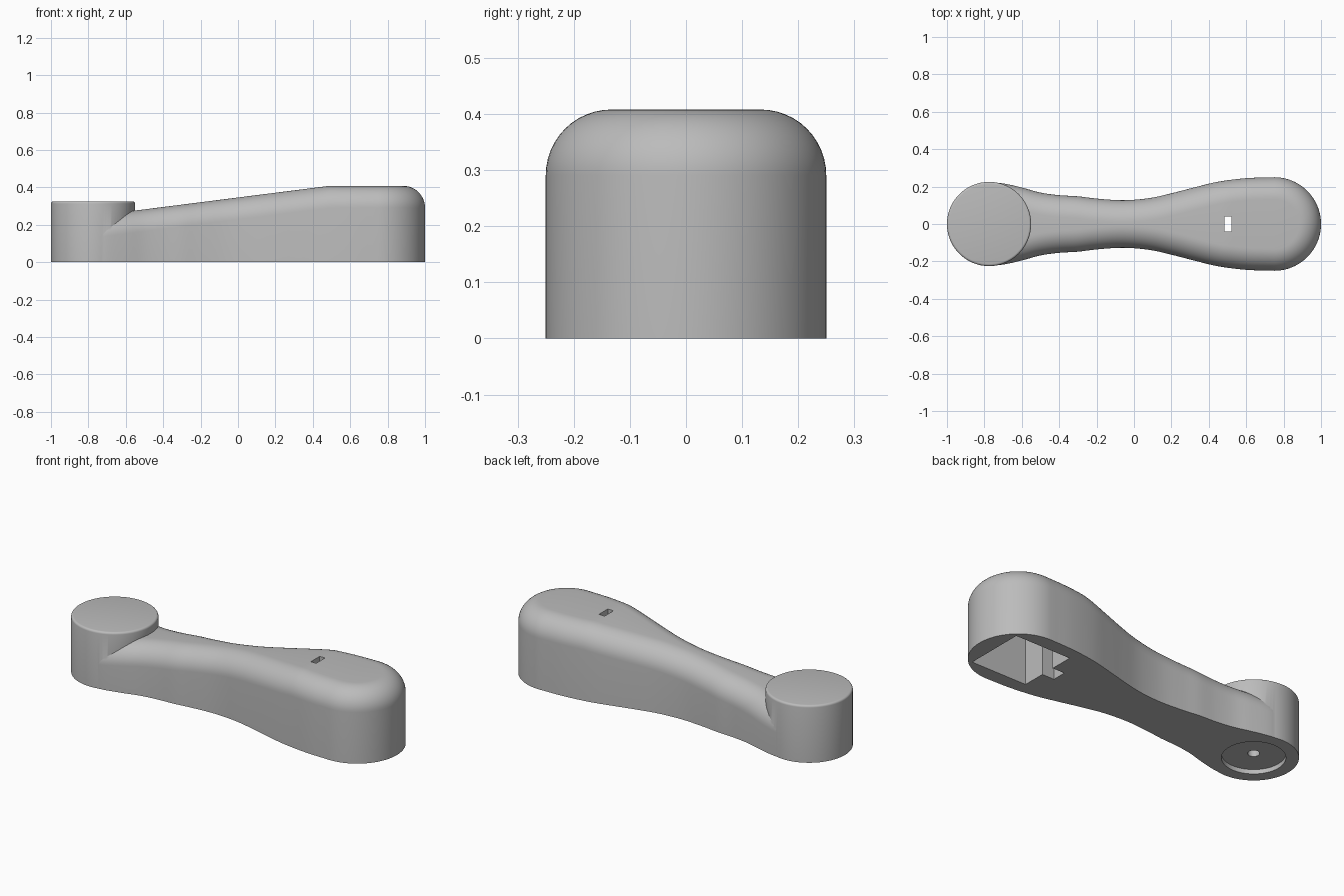
import bpy, bmesh, math
from mathutils import Vector

if "Cube" in bpy.data.objects:
    bpy.data.objects.remove(bpy.data.objects["Cube"])

HUB_X, HUB_R, HUB_H = -0.775, 0.225, 0.325
TOP, ROUND = 0.408, 0.117

grey = bpy.data.materials.new("plain grey")
grey.use_nodes = True
grey.diffuse_color = (0.5, 0.5, 0.5, 1)
grey.node_tree.nodes["Principled BSDF"].inputs["Base Color"].default_value = (0.5, 0.5, 0.5, 1)


def add_object(name, bm):
    bmesh.ops.recalc_face_normals(bm, faces=bm.faces)
    mesh = bpy.data.meshes.new(name)
    bm.to_mesh(mesh)
    bm.free()
    mesh.materials.append(grey)
    obj = bpy.data.objects.new(name, mesh)
    bpy.context.collection.objects.link(obj)
    return obj


def cylinder(name, radius, z0, z1, bevel=0):
    bm = bmesh.new()
    bmesh.ops.create_cone(bm, cap_ends=True, segments=96, radius1=radius, radius2=radius, depth=z1 - z0)
    bmesh.ops.translate(bm, verts=bm.verts, vec=(HUB_X, 0, (z0 + z1) / 2))
    if bevel:
        rim = [e for e in bm.edges if all(v.co.z > z1 - 0.001 for v in e.verts)]
        bmesh.ops.bevel(bm, geom=rim, offset=bevel, segments=4, profile=0.5, affect='EDGES')
    return add_object(name, bm)


def box(name, x0, x1, half_y, z0, z1):
    bm = bmesh.new()
    bmesh.ops.create_cube(bm, size=1)
    for v in bm.verts:
        v.co = ((x0 + x1) / 2 + v.co.x * (x1 - x0), v.co.y * 2 * half_y, (z0 + z1) / 2 + v.co.z * (z1 - z0))
    return add_object(name, bm)


def combine(target, other, operation):
    mod = target.modifiers.new(operation.title(), 'BOOLEAN')
    mod.operation, mod.solver, mod.object = operation, 'EXACT', other
    bpy.context.view_layer.objects.active = target
    bpy.ops.object.modifier_apply(modifier=mod.name)
    bpy.data.objects.remove(other)


def smooth_path(points, steps):
    # Catmull-Rom curve through the points
    pts = [Vector(p) for p in points]
    pts = [2 * pts[0] - pts[1]] + pts + [2 * pts[-1] - pts[-2]]
    out = []
    for a, b, c, d in zip(pts, pts[1:], pts[2:], pts[3:]):
        for s in range(steps):
            t = s / steps
            out.append((2 * b + (c - a) * t + (2 * a - 5 * b + 4 * c - d) * t * t
                        + (3 * b - a - 3 * c + d) * t ** 3) / 2)
    return out + [pts[-2]]


def arc(cx, radius, start, end, count):
    angles = [math.radians(start + (end - start) * i / count) for i in range(count + 1)]
    return [Vector((cx + radius * math.cos(a), radius * math.sin(a))) for a in angles]


def top_height(x):
    return TOP - 0.127 * max(0, 0.49 - x)


# Half outline of the arm: hidden hub end, waist, broad round end
waist = [(HUB_X, 0.221), (-0.7, 0.217), (-0.6, 0.195), (-0.5, 0.168), (-0.4, 0.154), (-0.3, 0.148),
         (-0.2, 0.136), (-0.06, 0.127), (0.08, 0.138), (0.2, 0.164), (0.32, 0.195), (0.45, 0.226),
         (0.6, 0.245), (0.75, 0.25)]
outline = arc(HUB_X, 0.221, 180, 90, 16)[:-1] + smooth_path(waist, 5) + arc(0.75, 0.25, 90, 0, 24)[1:]

# Arm body: each station sweeps up the wall and over the rounded top edge
bm = bmesh.new()
columns = []
for i, p in enumerate(outline):
    if i == 0 or i == len(outline) - 1:
        inward = Vector((1 if i == 0 else -1, 0))
    else:
        along = (outline[i + 1] - outline[i - 1]).normalized()
        inward = Vector((along.y, -along.x))
    half = [Vector((p.x, p.y, 0))]
    for k in range(13):
        a = math.radians(90 * k / 12)
        q = p + inward * ROUND * (1 - math.cos(a))
        half.append(Vector((q.x, max(0, q.y), top_height(q.x) - ROUND * (1 - math.sin(a)))))
    loop = half + [Vector((v.x, -v.y, v.z)) for v in reversed(half)]
    columns.append([bm.verts.new(v) for v in loop])
for left, right in zip(columns, columns[1:]):
    for j in range(len(left)):
        k = (j + 1) % len(left)
        bm.faces.new((left[j], left[k], right[k], right[j]))
bmesh.ops.remove_doubles(bm, verts=bm.verts, dist=0.0002)
bmesh.ops.dissolve_degenerate(bm, edges=bm.edges, dist=0.0001)
arm = add_object("crank_arm", bm)

# Round hub joined to the arm
combine(arm, cylinder("hub", HUB_R, 0, HUB_H, 0.012), 'UNION')

# Underside pocket, its side notch, and the slot through the top
combine(arm, box("pocket_cutter", 0.56, 0.905, 0.17, -0.1, 0.29), 'DIFFERENCE')
combine(arm, box("notch_cutter", 0.485, 0.57, 0.04, -0.1, 0.28), 'DIFFERENCE')
combine(arm, box("slot_cutter", 0.485, 0.52, 0.04, 0.2, 0.6), 'DIFFERENCE')

# Shallow recess and pin hole under the hub
combine(arm, cylinder("recess_cutter", 0.16, -0.1, 0.025), 'DIFFERENCE')
combine(arm, cylinder("pin_hole_cutter", 0.03, -0.1, 0.2), 'DIFFERENCE')

bpy.ops.object.select_all(action='DESELECT')
arm.select_set(True)
bpy.context.view_layer.objects.active = arm
bpy.ops.object.shade_smooth_by_angle(angle=math.radians(30))
